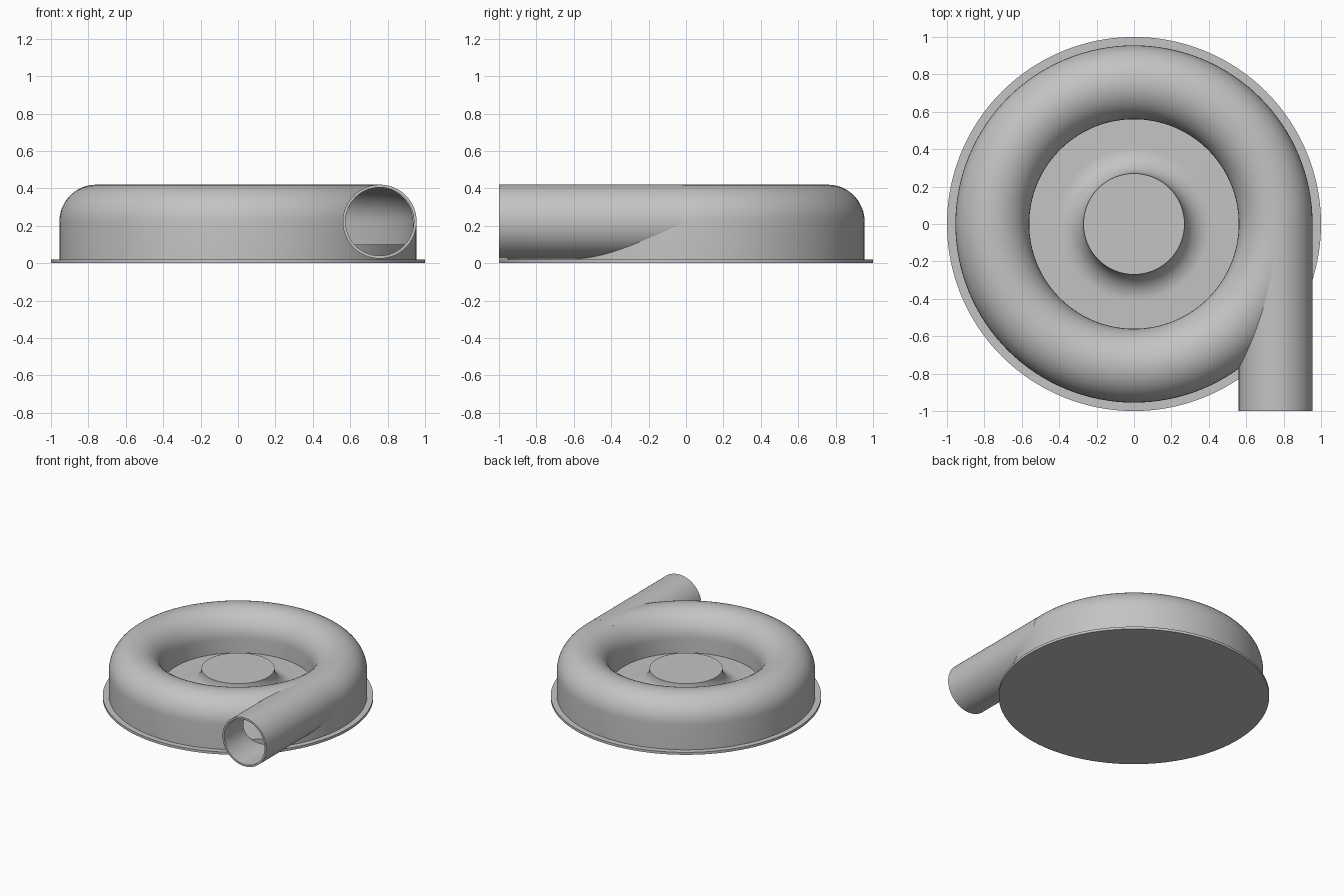
import bpy, bmesh
from math import sin, cos, pi
from mathutils import Matrix

cube = bpy.data.objects.get("Cube")
if cube:
    bpy.data.objects.remove(cube, do_unlink=True)

CX, CZ = 0.7575, 0.2225          # centre of the channel cross-section
R_OUT, R_MID, R_IN = 0.1975, 0.19, 0.1825

grey = bpy.data.materials.new("casing_grey")
grey.use_nodes = True
grey.diffuse_color = (0.55, 0.55, 0.55, 1)
grey.node_tree.nodes["Principled BSDF"].inputs["Base Color"].default_value = grey.diffuse_color


def arc(cx, cz, r, start, end, n=24):
    angles = [start + (end - start) * i / n for i in range(n + 1)]
    return [(cx + r * cos(a), cz + r * sin(a)) for a in angles]


def lathe(name, profile, closed=False, steps=128, matrix=None):
    """Revolve an (r, z) profile around the z axis."""
    bm = bmesh.new()
    verts = [bm.verts.new((r, 0, z)) for r, z in profile]
    pairs = list(zip(verts, verts[1:]))
    if closed:
        pairs.append((verts[-1], verts[0]))
    edges = [bm.edges.new(p) for p in pairs]
    bmesh.ops.spin(bm, geom=verts + edges, cent=(0, 0, 0), axis=(0, 0, 1),
                   angle=2 * pi, steps=steps)
    bmesh.ops.remove_doubles(bm, verts=bm.verts, dist=0.00005)
    if matrix:
        bm.transform(matrix)
    bmesh.ops.recalc_face_normals(bm, faces=bm.faces)
    mesh = bpy.data.meshes.new(name)
    bm.to_mesh(mesh)
    bm.free()
    mesh.materials.append(grey)
    obj = bpy.data.objects.new(name, mesh)
    bpy.context.collection.objects.link(obj)
    return obj


def activate(obj):
    bpy.ops.object.select_all(action='DESELECT')
    obj.select_set(True)
    bpy.context.view_layer.objects.active = obj


def cut(obj, cutter):
    cutter.hide_render = True
    mod = obj.modifiers.new("cut", 'BOOLEAN')
    mod.operation = 'DIFFERENCE'
    mod.solver = 'EXACT'
    mod.object = cutter
    activate(obj)
    bpy.ops.object.modifier_apply(modifier=mod.name)
    bpy.data.objects.remove(cutter, do_unlink=True)


# Base flange
base = lathe("base_flange", [(0, 0.02), (1, 0.02), (1, 0), (0, 0)])

# Raised floor with a flared centre hub
floor = lathe("floor_and_hub",
              [(0, 0.24)] + arc(0.41, 0.24, 0.14, pi, 1.5 * pi, 16)
              + [(0.95, 0.1), (0.95, 0.01), (0, 0.01)])

# Ring-shaped casing: thin wall, rounded top, open underneath
shell = lathe("ring_casing",
              [(CX + R_OUT, 0.015)] + arc(CX, CZ, R_OUT, 0, pi)
              + [(CX - R_OUT, 0.105), (CX - R_IN, 0.105)]
              + arc(CX, CZ, R_IN, pi, 0) + [(CX + R_IN, 0.015)], closed=True)

# Tangential outlet pipe, pointing to the front
aim = Matrix.Translation((CX, 0, CZ)) @ Matrix.Rotation(pi / 2, 4, 'X')
pipe = lathe("outlet_pipe", [(R_OUT, 0.02), (R_OUT, 1), (R_IN, 1), (R_IN, 0.02)],
             closed=True, steps=96, matrix=aim)

# Open the casing wall into the pipe, and trim the pipe inside the channel
cut(shell, lathe("pipe_bore", [(0, 0.1), (R_MID, 0.1), (R_MID, 1.2), (0, 1.2)],
                 steps=96, matrix=aim))
cut(pipe, lathe("channel_core", [(CX + R_MID, -0.1)] + arc(CX, CZ, R_MID, 0, pi)
                + [(CX - R_MID, -0.1)], closed=True))

for part in (base, floor, shell, pipe):
    activate(part)
    bpy.ops.object.shade_smooth_by_angle(angle=pi / 6)
